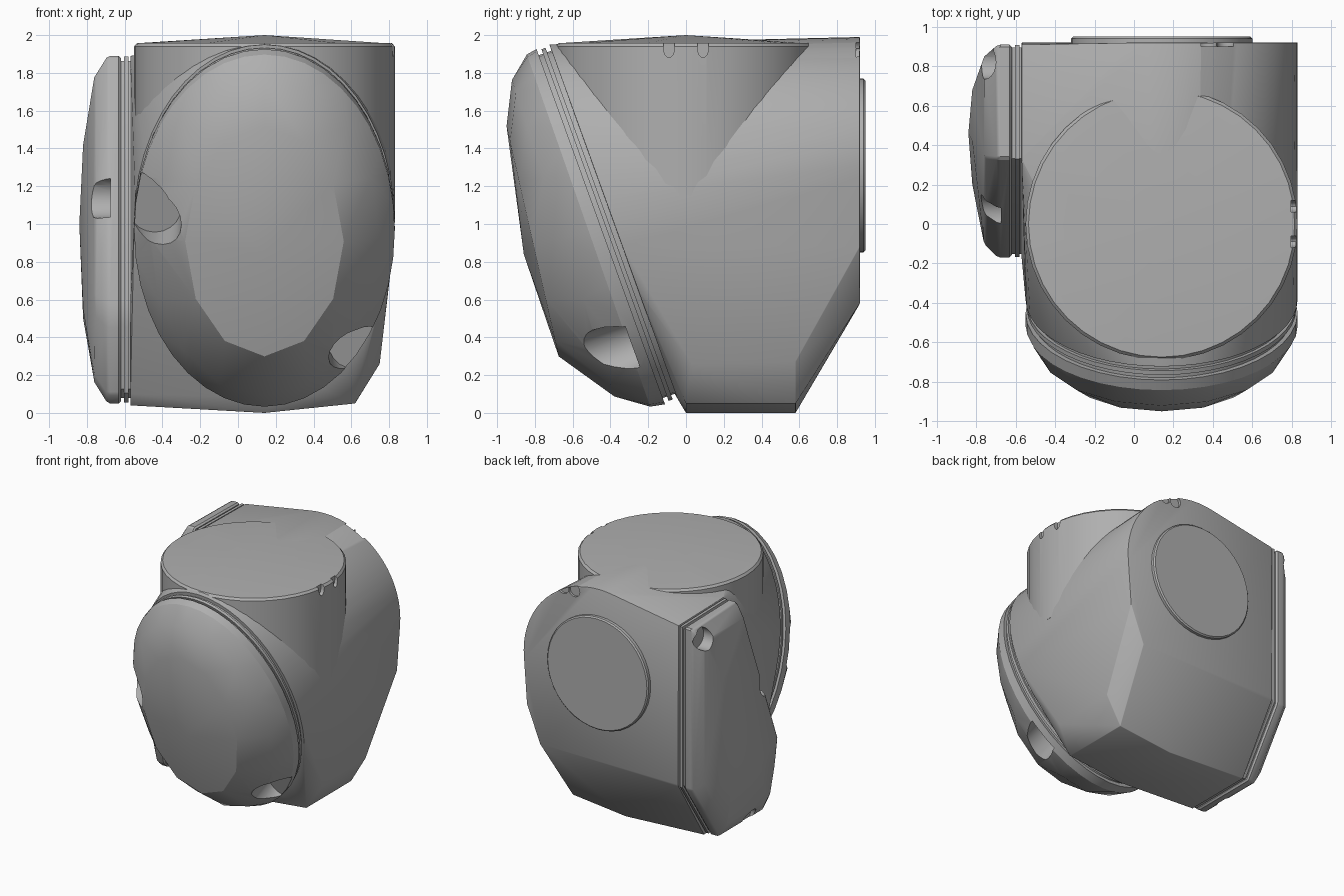
import bpy, bmesh
from math import sin, cos, pi, radians
from mathutils import Vector

if "Cube" in bpy.data.objects:
    bpy.data.objects.remove(bpy.data.objects["Cube"])

grey = bpy.data.materials.new("housing grey")
grey.use_nodes = True
COLOUR = (0.43, 0.43, 0.43, 1)
grey.diffuse_color = COLOUR
grey.node_tree.nodes["Principled BSDF"].inputs["Base Color"].default_value = COLOUR

AXIS_X = 0.14                             # shared centre line of barrel and cap
RADIUS = 0.69
CAP_C = Vector((AXIS_X, -0.44, 0.99))     # tilted cap frame: centre, up, outward
CAP_U = Vector((0, -0.34, 0.94)).normalized()
CAP_N = Vector((0, -0.94, -0.34)).normalized()


def activate(obj):
    bpy.ops.object.select_all(action='DESELECT')
    obj.select_set(True)
    bpy.context.view_layer.objects.active = obj


def hull(name, points):
    """Convex solid around a set of points."""
    bm = bmesh.new()
    for p in points:
        bm.verts.new(p)
    res = bmesh.ops.convex_hull(bm, input=bm.verts)
    extra = set(res["geom_interior"] + res["geom_unused"])
    bmesh.ops.delete(bm, geom=[g for g in extra if isinstance(g, bmesh.types.BMVert)],
                     context='VERTS')
    bmesh.ops.dissolve_limit(bm, angle_limit=radians(1.5), verts=bm.verts, edges=bm.edges)
    bmesh.ops.recalc_face_normals(bm, faces=bm.faces)
    mesh = bpy.data.meshes.new(name)
    bm.to_mesh(mesh)
    bm.free()
    mesh.materials.append(grey)
    obj = bpy.data.objects.new(name, mesh)
    bpy.context.collection.objects.link(obj)
    return obj


def bevel(obj, width, segments=2):
    mod = obj.modifiers.new("soft edges", 'BEVEL')
    mod.width, mod.segments = width, segments
    mod.limit_method, mod.angle_limit = 'ANGLE', radians(30)
    activate(obj)
    bpy.ops.object.modifier_apply(modifier=mod.name)


def cut(obj, start, direction, radius, length=0.5, stretch=1.0):
    """Round pocket whose floor is at start and which opens along direction."""
    d = Vector(direction).normalized()
    bpy.ops.mesh.primitive_cylinder_add(vertices=20, radius=radius, depth=length,
                                        location=Vector(start) + d * length / 2)
    tool = bpy.context.object
    tool.rotation_mode = 'QUATERNION'
    tool.rotation_quaternion = d.to_track_quat('Z', 'Y')
    tool.scale.y = stretch
    tool.hide_render = True
    mod = obj.modifiers.new("pocket", 'BOOLEAN')
    mod.object, mod.operation, mod.solver = tool, 'DIFFERENCE', 'EXACT'
    activate(obj)
    bpy.ops.object.modifier_apply(modifier=mod.name)
    bpy.data.objects.remove(tool)


def finish(obj, angle=30):
    activate(obj)
    bpy.ops.object.shade_smooth_by_angle(angle=radians(angle))


def cap_ring(width, top, bottom, d_top, d_bottom, n=32):
    """Ellipse on the tilted cap, with its depth sliding from bottom to top."""
    mid, half = (top + bottom) / 2, (top - bottom) / 2
    pts = []
    for i in range(n):
        a = 2 * pi * i / n
        t = (1 + sin(a)) / 2
        pts.append(CAP_C + Vector((width * cos(a), 0, 0)) + CAP_U * (mid + half * sin(a))
                   + CAP_N * (d_bottom + (d_top - d_bottom) * t))
    return pts


def disc(scale, d0, d1):
    return [p for d in (d0, d1)
            for p in cap_ring(RADIUS * scale, scale, -scale, d, d, 48)]


# side cover outline as (y, z)
OUTLINE = [(0.91, 1.88), (0.33, 1.89), (-0.17, 0.58), (-0.15, 0.45),
           (-0.06, 0.1), (0.0, 0.05), (0.57, 0.05), (0.91, 0.56)]


def outline(x, scale=1.0):
    return [(x, 0.4 + (y - 0.4) * scale, 0.98 + (z - 0.98) * scale) for y, z in OUTLINE]


# main body: tilted front rim, round back, chamfered foot, flat cover side
rim = cap_ring(RADIUS, 1, -1, -0.06, -0.06, 48)
back = [(AXIS_X + RADIUS * cos(a), 0.92, 1.31 + 0.68 * sin(a))
        for a in [pi * i / 32 for i in range(-1, 20)]]
foot = [(x, y, z) for x, z in ((-0.57, 0.04), (AXIS_X, 0.0), (0.62, 0.05))
        for y in (0.0, 0.58)]
chamfer = [(0.80, 0.92, 0.88), (0.75, 0.58, 0.27), (0.75, 0.03, 0.26),
           (0.68, 0.92, 0.58), (-0.57, 0.92, 0.58)]
body = hull("main_body", rim + back + foot + chamfer + outline(-0.57))
bevel(body, 0.025)
for x in (0.37, 0.47):
    cut(body, (x, 0.9, 1.92), (0, 1, 0), 0.05, 0.2)
finish(body)

# upright barrel with a shallow cone top
ring = [(cos(2 * pi * i / 40), sin(2 * pi * i / 40)) for i in range(40)]
barrel = hull("upright_barrel",
              [(AXIS_X + r * c, r * s, z) for r, z in
               ((RADIUS, 1.15), (RADIUS, 1.94), (0.675, 1.957)) for c, s in ring]
              + [(AXIS_X, 0, 2.0)])
for y in (-0.09, 0.09):
    cut(barrel, (0.795, y, 1.94), (1, 0, 0), 0.03, 0.2, 2.0)
finish(barrel)

# front cap: recessed collar, thin seal ring, faceted dome
finish(hull("cap_collar", disc(0.965, -0.09, 0.03)))
finish(hull("cap_seal_ring", disc(0.99, -0.035, -0.012)))
dome = cap_ring(RADIUS, 1, -1, 0.012, 0.012, 40)
dome += cap_ring(RADIUS, 0.99, -0.985, 0.07, 0.09, 40)
dome += cap_ring(0.61, 0.89, -0.87, 0.19, 0.25, 16)
dome += cap_ring(0.42, 0.67, -0.57, 0.30, 0.455, 12)
dome.append(CAP_C + CAP_N * 0.445)
cap = hull("front_cap", dome)
for x, s in ((-0.44, 0.13), (0.62, -0.64)):
    at = CAP_C + CAP_U * s + CAP_N * 0.07
    at.x = x
    cut(cap, at, CAP_N, 0.14, 0.6)
    # the pocket runs out through the nearest edge
    at.x += 0.08 if x > 0 else -0.06
    cut(cap, at + CAP_U * (-0.05 if x > 0 else 0.05), CAP_N, 0.15, 0.6)
finish(cap, 20)

# side cover: recessed core, thin seal, bulged plate with screw pockets
finish(hull("cover_core", outline(-0.55, 0.97) + outline(-0.64, 0.97)))
finish(hull("cover_seal", outline(-0.58, 0.995) + outline(-0.603, 0.995)))
bulge = [(-0.82, 0.68, 1.42), (-0.82, 0.42, 1.42), (-0.82, 0.2, 0.55),
         (-0.82, 0.58, 0.5), (-0.84, 0.46, 1.0)]
cover = hull("side_cover", outline(-0.62) + outline(-0.69) + outline(-0.76, 0.88) + bulge)
bevel(cover, 0.012, 1)
for y, z, r in ((0.04, 1.14, 0.11), (0.82, 1.78, 0.085), (0.2, 0.08, 0.07)):
    cut(cover, (-0.675, y, z), (-1, 0, 0), r, 0.3)
finish(cover)

# round lid on the back
lid = hull("back_lid", [(AXIS_X + r * c, y, 1.31 + r * s) for r, y in
                        ((0.46, 0.9), (0.46, 0.94), (0.45, 0.95)) for c, s in ring])
finish(lid)
